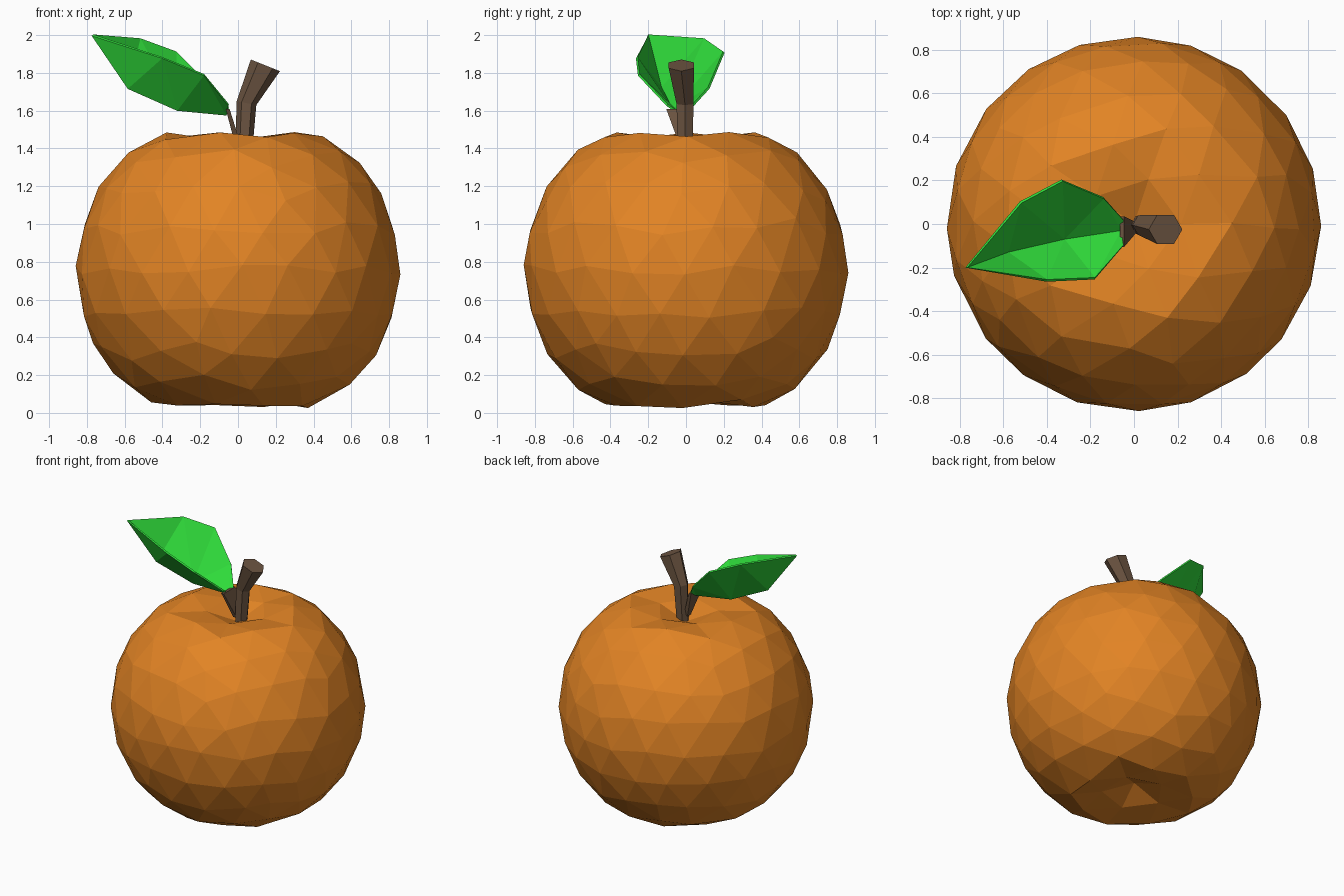
import bpy, bmesh, math, random
from mathutils import Vector

cube = bpy.data.objects.get("Cube")
if cube:
    bpy.data.objects.remove(cube, do_unlink=True)
random.seed(4)


def material(name, rgb):
    m = bpy.data.materials.new(name)
    m.use_nodes = True
    m.diffuse_color = (*rgb, 1)
    m.node_tree.nodes["Principled BSDF"].inputs["Base Color"].default_value = (*rgb, 1)
    return m


orange = material("orange peel", (0.76, 0.23, 0.018))
brown = material("brown bark", (0.15, 0.09, 0.053))
green = material("leaf green", (0.028, 0.70, 0.042))


def add_object(name, bm, mat):
    bmesh.ops.recalc_face_normals(bm, faces=bm.faces)
    mesh = bpy.data.meshes.new(name)
    bm.to_mesh(mesh)
    bm.free()
    mesh.materials.append(mat)
    obj = bpy.data.objects.new(name, mesh)
    bpy.context.collection.objects.link(obj)
    return obj


def loft(name, rings, mat):
    """Skin between rings of points and cap both ends."""
    bm = bmesh.new()
    loops = [[bm.verts.new(p) for p in ring] for ring in rings]
    n = len(loops[0])
    for a, b in zip(loops, loops[1:]):
        for i in range(n):
            j = (i + 1) % n
            bm.faces.new((a[i], a[j], b[j], b[i]))
    bm.faces.new(loops[0])
    bm.faces.new(loops[-1])
    return add_object(name, bm, mat)


# Faceted fruit, dented at both poles
bm = bmesh.new()
bmesh.ops.create_icosphere(bm, subdivisions=3, radius=0.86)
for v in bm.verts:
    r = math.hypot(v.co.x, v.co.y)
    dent = 0.21 * math.exp(-(r / 0.26) ** 2) + 0.03 * math.exp(-(r / 0.5) ** 4)
    side = math.copysign(1, v.co.z)
    # slide vertices along the surface for uneven facets
    slide = Vector([random.uniform(-0.03, 0.03) for _ in range(3)])
    if r > 0.3:
        v.co = (v.co + slide).normalized() * 0.86
    v.co.z += 0.757 - side * dent * (abs(v.co.z) > 0.4)
add_object("fruit_body", bm, orange)

# Bent stem, flaring towards a sloping cut top
sections = [  # x, y, z, radius, slope
    (0.03, -0.005, 1.38, 0.045, 0),
    (0.045, -0.005, 1.64, 0.052, -0.2),
    (0.145, -0.025, 1.84, 0.077, -0.4),
]
rings = []
for x, y, z, rad, slope in sections:
    ring = []
    for k in range(6):
        a = math.tau * k / 6
        dx = rad * math.cos(a)
        ring.append((x + dx, y + rad * math.sin(a), z + slope * dx))
    rings.append(ring)
loft("stem", rings, brown)

# Leaf stalk, widening up to the leaf
stalk = []
for x, y, z, half, thick in [(0.0, -0.015, 1.42, 0.02, 0.015),
                             (-0.055, -0.035, 1.61, 0.07, 0.01)]:
    stalk.append([(x + thick, y - half, z), (x + thick, y + half, z),
                  (x - thick, y + half, z), (x - thick, y - half, z)])
loft("leaf_stalk", stalk, brown)

# Folded leaf: a midrib with a raised edge on each side
bm = bmesh.new()


def points(*coords):
    return [bm.verts.new(c) for c in coords]


tip, m1, m2, m3 = points((-0.77, -0.2, 2.0), (-0.58, -0.13, 1.72),
                         (-0.32, -0.07, 1.605), (-0.06, -0.03, 1.58))
b1, b2, b3, b4 = points((-0.52, 0.1, 1.98), (-0.33, 0.2, 1.91),
                        (-0.14, 0.12, 1.72), (-0.05, 0.02, 1.61))
f1, f2, f3 = points((-0.4, -0.26, 1.88), (-0.18, -0.25, 1.79), (-0.05, -0.1, 1.63))
for face in [(tip, m1, b1), (b1, m1, m2), (b1, m2, b2), (b2, m2, b3),
             (m2, m3, b3), (b3, m3, b4), (tip, f1, m1), (m1, f1, m2),
             (f1, f2, m2), (m2, f2, m3), (f2, f3, m3)]:
    bm.faces.new(face)
leaf = add_object("leaf", bm, green)
thickness = leaf.modifiers.new("thickness", "SOLIDIFY")
thickness.thickness = 0.012
thickness.offset = 0
